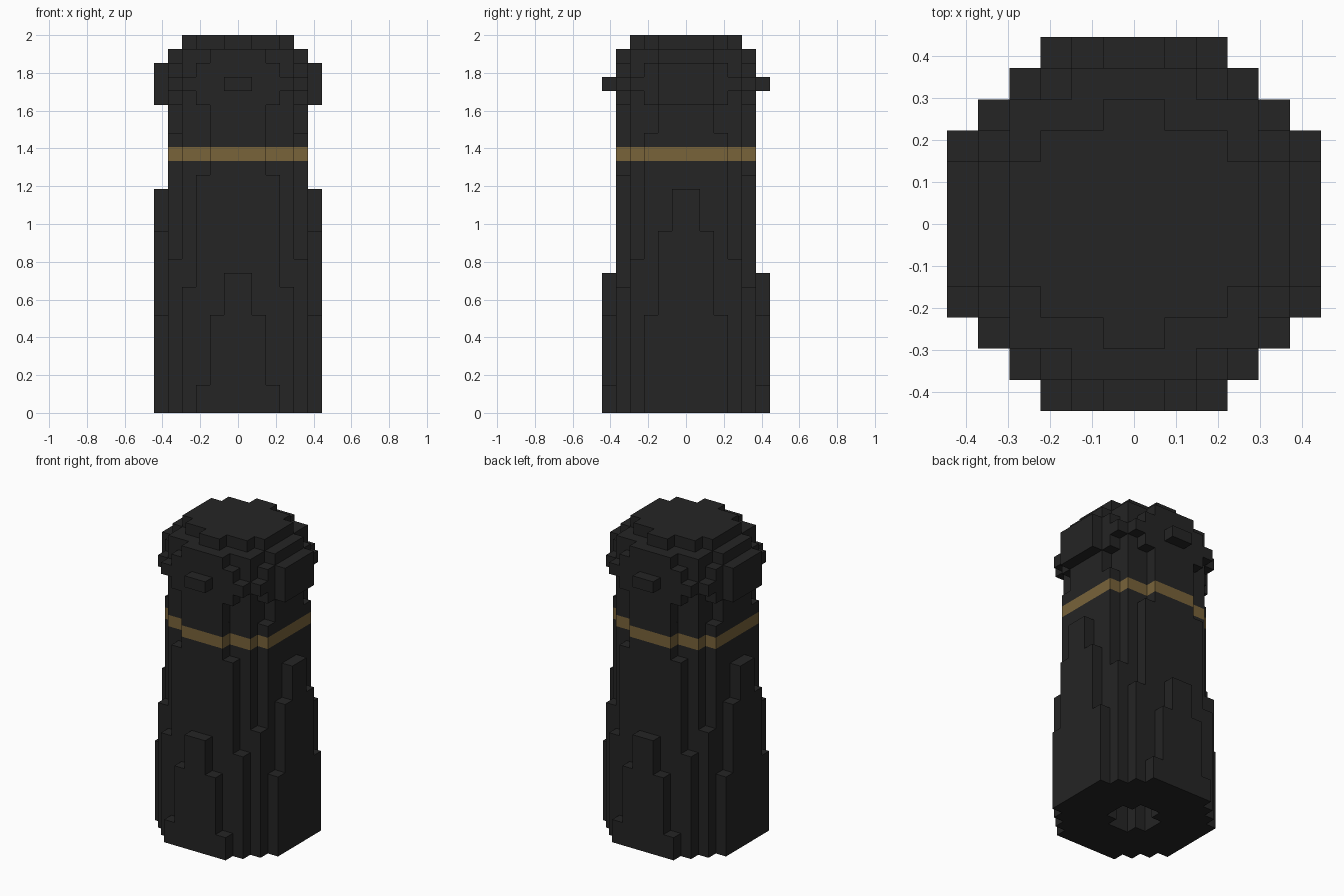
import bpy, bmesh
from mathutils import Vector

U = 2 / 27  # one block; the model is 27 blocks tall

if "Cube" in bpy.data.objects:
    bpy.data.objects.remove(bpy.data.objects["Cube"], do_unlink=True)


def material(name, color):
    mat = bpy.data.materials.new(name)
    mat.use_nodes = True
    mat.diffuse_color = (*color, 1)
    bsdf = next(n for n in mat.node_tree.nodes if n.type == 'BSDF_PRINCIPLED')
    bsdf.inputs["Base Color"].default_value = (*color, 1)
    bsdf.inputs["Roughness"].default_value = 0.8
    return mat


charcoal = material("charcoal", (0.018, 0.018, 0.018))
gold = material("dull gold", (0.19, 0.125, 0.042))


def extrude(name, points, offset, mat):
    """Solid from a closed outline pushed along offset, all in blocks."""
    bm = bmesh.new()
    face = bm.faces.new([bm.verts.new(Vector(p) * U) for p in points])
    new = bmesh.ops.extrude_face_region(bm, geom=[face])["geom"]
    bmesh.ops.translate(bm, vec=Vector(offset) * U,
                        verts=[v for v in new if isinstance(v, bmesh.types.BMVert)])
    bmesh.ops.recalc_face_normals(bm, faces=bm.faces)
    mesh = bpy.data.meshes.new(name)
    bm.to_mesh(mesh)
    bm.free()
    mesh.materials.append(mat)
    obj = bpy.data.objects.new(name, mesh)
    bpy.context.collection.objects.link(obj)
    return obj


def staircase(steps, start=0):
    """Outline of one half: steps are (half width, end height)."""
    pts = []
    for width, end in steps:
        pts += [(width, start), (width, end)]
        start = end
    return pts


def tier(name, rows, z0, z1, mat=charcoal):
    """Horizontal slab, stepped alike in all four quarters."""
    quarter = staircase(rows)[1:]
    quarter = [(rows[0][0], rows[0][1])] + quarter[1:]
    half = [(x, -y) for x, y in reversed(quarter)] + quarter
    ring = half + [(-x, y) for x, y in reversed(half)]
    return extrude(name, [(x, y, z0) for x, y in ring], (0, 0, z1 - z0), mat)


def panels(name, axis, inner, steps, z0=0, mat=charcoal):
    """Pair of stepped plates, one block thick, on opposite sides."""
    half = staircase(steps, z0)
    outline = half + [(-w, z) for w, z in reversed(half)]
    names = ("left", "right") if axis == 0 else ("back", "front")
    for side, label in zip((1, -1), names):
        if axis == 0:
            pts, push = [(side * inner, w, z) for w, z in outline], (side, 0, 0)
        else:
            pts, push = [(w, side * inner, z) for w, z in outline], (0, side, 0)
        extrude(f"{label}_{name}", pts, push, mat)


# Shaft core with a cross-shaped socket in the base
core = tier("shaft_core", [(4, 4)], 0, 18)
cutter = tier("socket_cutter", [(2, 1), (1, 2)], -1, 5)
cutter.hide_render = True
cut = core.modifiers.new("socket", 'BOOLEAN')
cut.operation, cut.solver, cut.object = 'DIFFERENCE', 'EXACT', cutter
bpy.context.view_layer.objects.active = core
bpy.ops.object.modifier_apply(modifier=cut.name)
bpy.data.objects.remove(cutter, do_unlink=True)

# Stepped buttresses around the shaft
panels("shaft_wall", 1, 4, [(4, 9), (3, 17), (2, 18)])
panels("buttress", 1, 5, [(3, 2), (2, 7), (1, 10)])
panels("shaft_wall", 0, 4, [(4, 11), (3, 18)])
panels("buttress", 0, 5, [(3, 7), (2, 13), (1, 16)])

# Gold band and neck
collar = [(5, 3), (4, 4), (2, 5)]
narrow = [(5, 2), (4, 4), (2, 5)]
wide = [(5, 3), (4, 4), (3, 5)]
tier("gold_band", collar, 18, 19, gold)
tier("collar", collar, 19, 20)
tier("neck", narrow, 20, 22)

# Rounded head
tier("head_lower", wide, 22, 23)
tier("head_brim", [(5, 4), (4, 5)], 23, 24)
tier("head_upper", wide, 24, 25)
tier("head_crown", narrow, 25, 26)
tier("head_top", [(4, 2), (3, 3), (1, 4)], 26, 27)

# Side plates and small front and back studs
panels("head_plate", 0, 5, [(2, 25)], 22)
panels("head_stud", 1, 5, [(1, 24)], 23)
